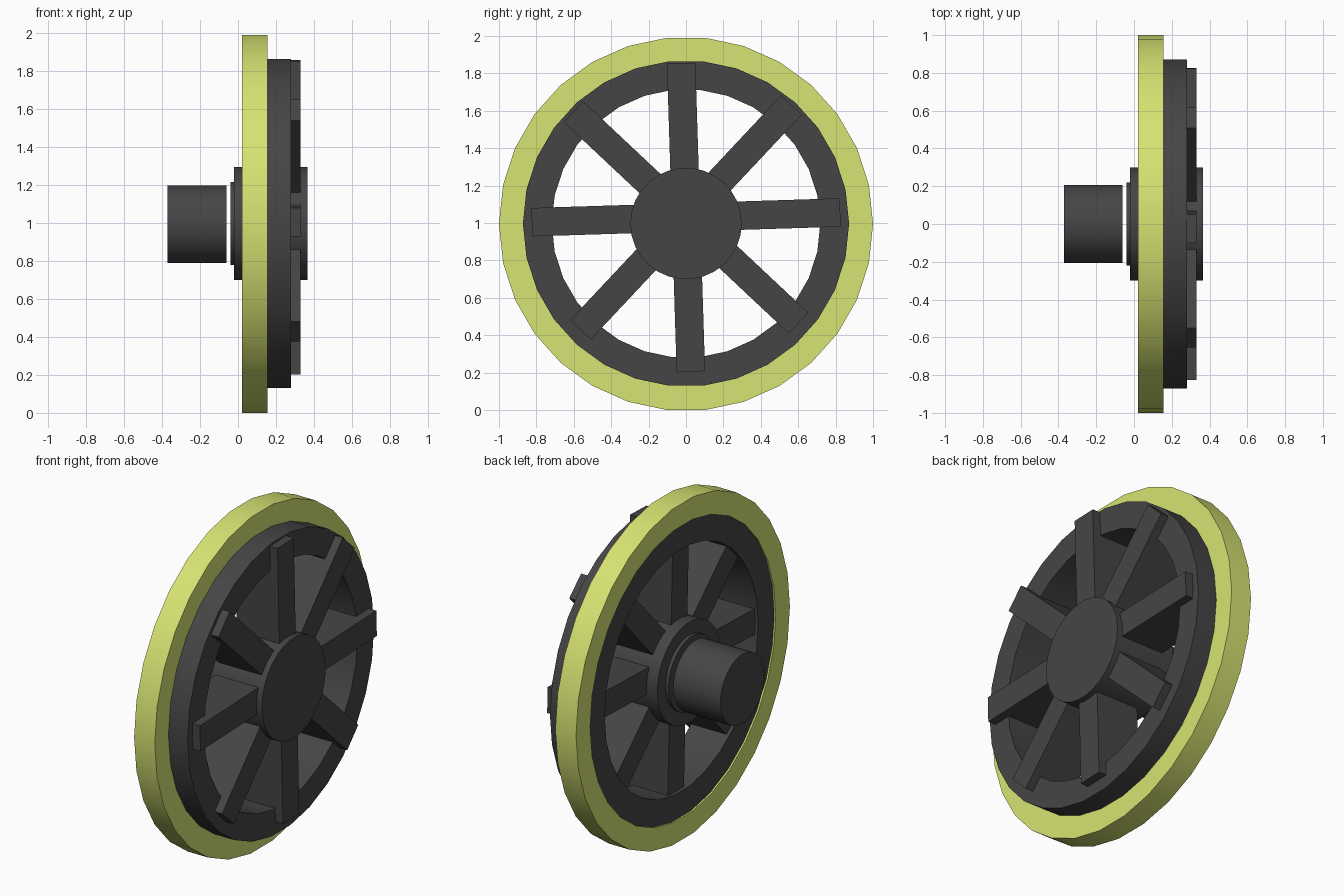
import bpy, bmesh
from math import sin, cos, pi, radians
from mathutils import Matrix

if "Cube" in bpy.data.objects:
    bpy.data.objects.remove(bpy.data.objects["Cube"])

SIDES = 30


def material(name, color):
    m = bpy.data.materials.new(name)
    m.diffuse_color = (*color, 1)
    m.use_nodes = True
    m.node_tree.nodes["Principled BSDF"].inputs["Base Color"].default_value = m.diffuse_color
    return m


DARK = material("dark_grey", (0.06, 0.06, 0.06))
LIME = material("lime", (0.68, 0.77, 0.17))


def finish(name, bm, mat, smooth=True):
    bmesh.ops.recalc_face_normals(bm, faces=bm.faces)
    mesh = bpy.data.meshes.new(name)
    bm.to_mesh(mesh)
    bm.free()
    mesh.materials.append(mat)
    ob = bpy.data.objects.new(name, mesh)
    bpy.context.collection.objects.link(ob)
    if smooth:
        bpy.ops.object.select_all(action='DESELECT')
        ob.select_set(True)
        bpy.context.view_layer.objects.active = ob
        bpy.ops.object.shade_smooth_by_angle(angle=radians(30))
    return ob


def circle(bm, x, r, z):
    return [bm.verts.new((x, r * cos(2 * pi * i / SIDES), z + r * sin(2 * pi * i / SIDES)))
            for i in range(SIDES)]


def bridge(bm, a, b):
    for i in range(SIDES):
        j = (i + 1) % SIDES
        bm.faces.new((a[i], a[j], b[j], b[i]))


def disc(name, x0, x1, r, z, mat=DARK):
    bm = bmesh.new()
    a, b = circle(bm, x0, r, z), circle(bm, x1, r, z)
    bridge(bm, a, b)
    bm.faces.new(a)
    bm.faces.new(b)
    return finish(name, bm, mat)


def ring(name, x0, x1, r_out, r_in, z, mat):
    bm = bmesh.new()
    loops = [circle(bm, x, r, z) for x, r in
             ((x0, r_out), (x1, r_out), (x1, r_in), (x0, r_in))]
    for k in range(4):
        bridge(bm, loops[k], loops[(k + 1) % 4])
    return finish(name, bm, mat)


# Tyre and rim
ring("tyre", 0.02, 0.155, 1.0, 0.868, 0.995, LIME)
ring("rim", 0.03, 0.28, 0.872, 0.718, 0.997, DARK)

# Hub, washer and axle stub
disc("hub", -0.02, 0.365, 0.298, 0.997)
disc("washer", -0.04, -0.02, 0.22, 0.998)
disc("axle", -0.37, -0.06, 0.206, 0.993)

# Eight deep spokes, radiating from slightly above the hub centre
for k in range(8):
    bm = bmesh.new()
    bmesh.ops.create_cube(bm, size=1)
    place = (Matrix.Translation((0.19, 0, 1.03))
             @ Matrix.Rotation(radians(45 * k + 1.8), 4, 'X')
             @ Matrix.Translation((0, 0.49, 0))
             @ Matrix.Diagonal((0.28, 0.67, 0.152, 1)))
    bm.transform(place)
    finish(f"spoke_{k + 1}", bm, DARK, smooth=False)
